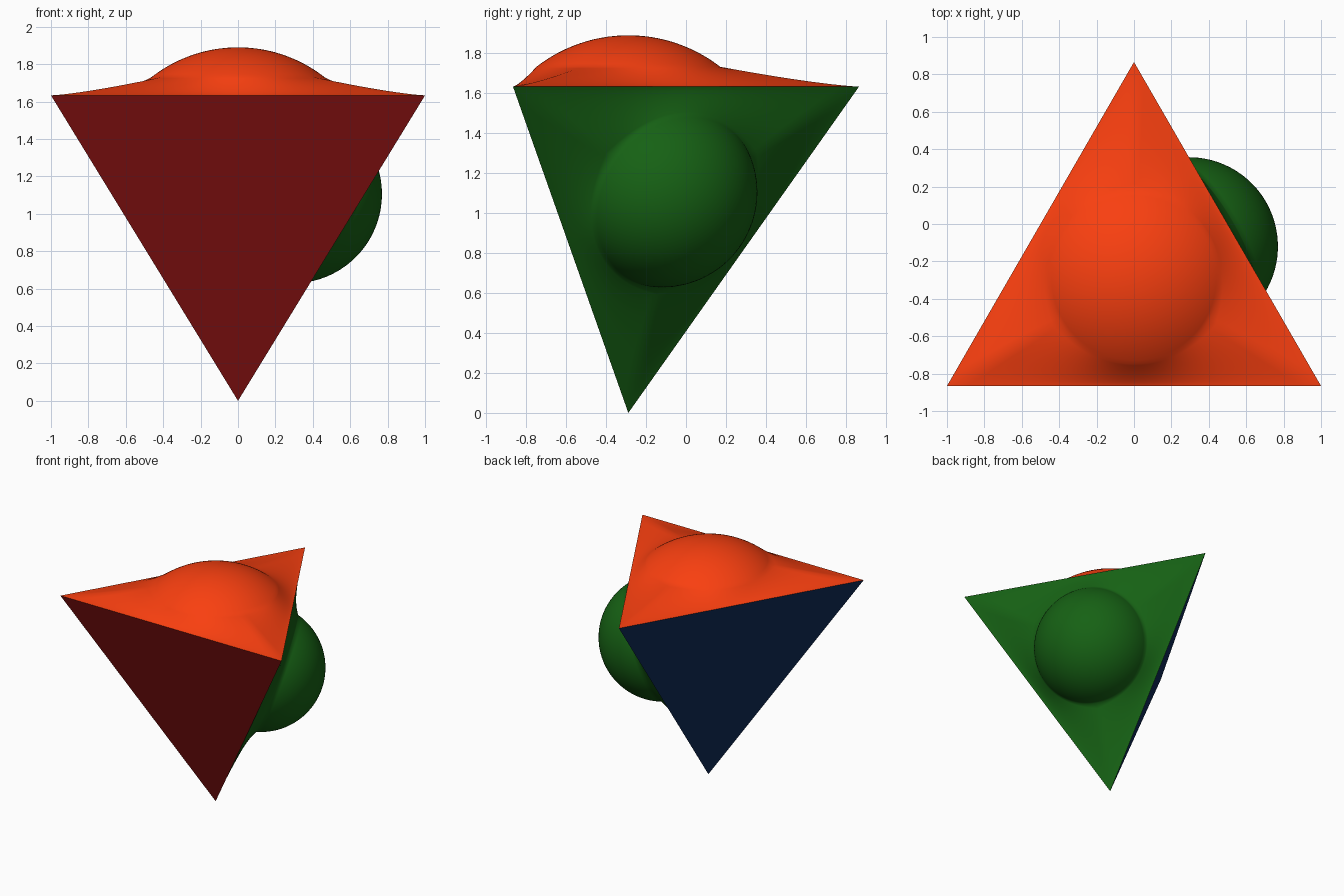
import bpy, bmesh, math
from mathutils import Vector

if "Cube" in bpy.data.objects:
    bpy.data.objects.remove(bpy.data.objects["Cube"])

H = 2 * math.sqrt(2 / 3)            # height of a regular tetrahedron with edge 2
S = math.sqrt(3)
A = Vector((-1, -S / 2, H))
B = Vector((1, -S / 2, H))
C = Vector((0, S / 2, H))
D = Vector((0, -S / 6, 0))


def make_object(name, bm, color, smooth):
    me = bpy.data.meshes.new(name)
    bm.to_mesh(me)
    bm.free()
    mat = bpy.data.materials.new(name + "_paint")
    mat.diffuse_color = (*color, 1)
    mat.use_nodes = True
    mat.node_tree.nodes["Principled BSDF"].inputs["Base Color"].default_value = mat.diffuse_color
    me.materials.append(mat)
    for p in me.polygons:
        p.use_smooth = smooth
    ob = bpy.data.objects.new(name, me)
    bpy.context.collection.objects.link(ob)
    return ob


def flat_face(name, pts, color):
    bm = bmesh.new()
    bm.faces.new([bm.verts.new(p) for p in pts])
    make_object(name, bm, color, False)


def domed_face(name, pts, radius, depth, ring, power, color, n=120, caps=20, skirts=16):
    """Triangle carrying a spherical dome, blended out to its three edges."""
    mid = sum(pts, Vector()) / 3
    normal = (pts[1] - pts[0]).cross(pts[2] - pts[0]).normalized()
    u = (pts[0] - mid).normalized()
    v = normal.cross(u)
    inradius = 1 / S
    end = math.asin(ring / radius)
    base = radius * math.cos(end) - depth
    bm = bmesh.new()
    top = bm.verts.new(mid + normal * (radius - depth))
    cols = []
    for i in range(n):
        ang = 2 * math.pi * i / n
        direction = u * math.cos(ang) + v * math.sin(ang)
        edge = inradius / math.cos(ang % (2 * math.pi / 3) - math.pi / 3)
        prof = [(radius * math.sin(end * k / caps), radius * math.cos(end * k / caps) - depth)
                for k in range(1, caps + 1)]
        for k in range(1, skirts + 1):
            t = 1 - k / skirts
            prof.append((edge + (ring - edge) * t, base * t ** power))
        cols.append([bm.verts.new(mid + direction * r + normal * h) for r, h in prof])
    for i in range(n):
        a, b = cols[i], cols[(i + 1) % n]
        bm.faces.new((top, a[0], b[0]))
        for k in range(len(a) - 1):
            bm.faces.new((a[k], a[k + 1], b[k + 1], b[k]))
    make_object(name, bm, color, True)


# plain sides
flat_face("front_side", (A, D, B), (0.24, 0.006, 0.006))
flat_face("left_side", (A, C, D), (0.005, 0.026, 0.107))
# domed sides
domed_face("top_side", (A, B, C), 0.75, 0.493, 0.46, 1.3, (0.95, 0.05, 0.005))
domed_face("right_side", (B, D, C), 0.477, 0.05, 0.46, 1.5, (0.008, 0.12, 0.007))
